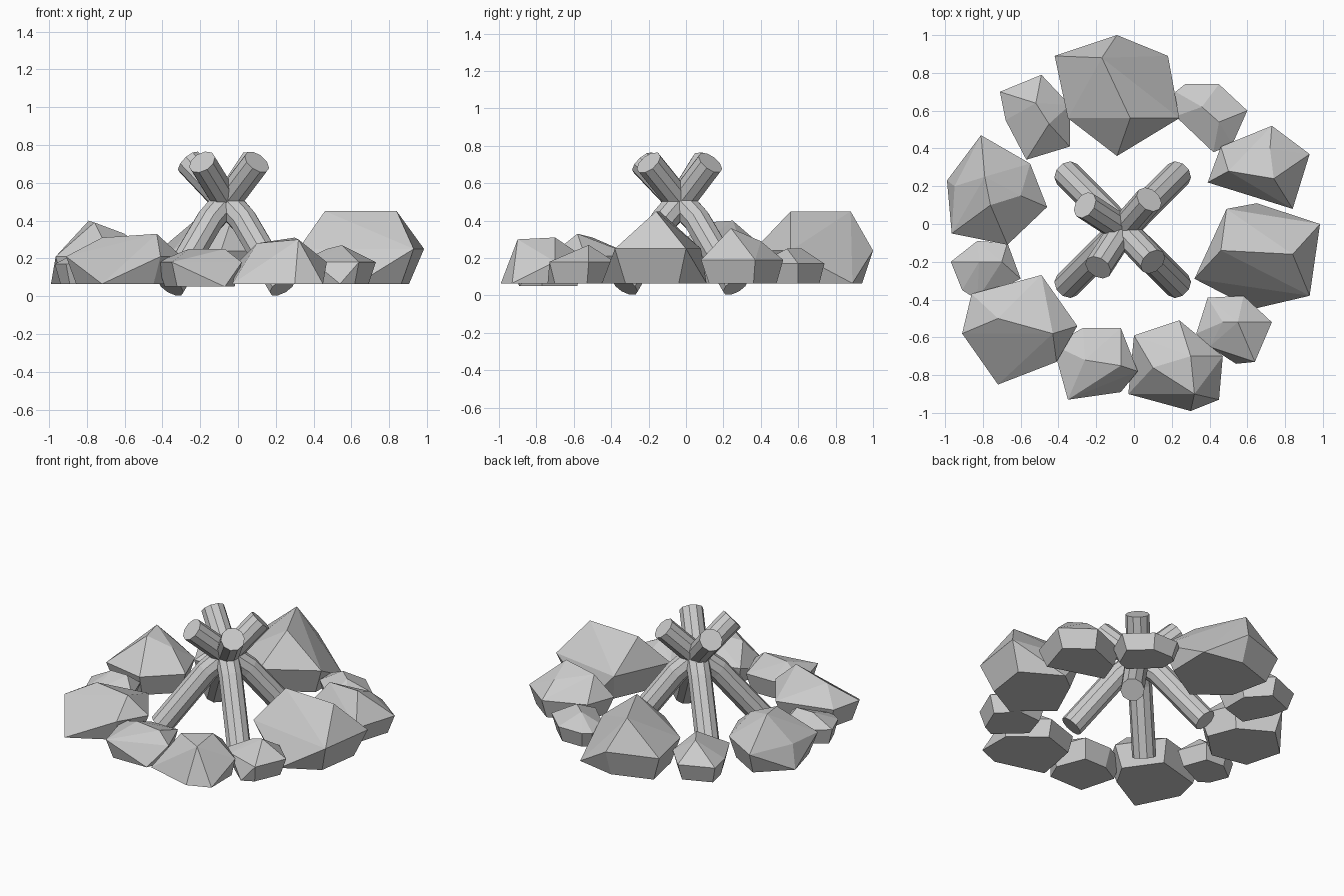
import bpy, bmesh
from mathutils import Vector

if "Cube" in bpy.data.objects:
    bpy.data.objects.remove(bpy.data.objects["Cube"])


def rock(name, outline, levels, tops, mid_z=0.2, shrink=0.82, base_z=0.065):
    """Faceted stone: hull of an outline, a flat base and a top ridge.
    levels, per outline corner: m = mid height, tucked in at the base; b = on the base."""
    c = sum((Vector(p) for p in outline), Vector((0, 0))) / len(outline)
    bm = bmesh.new()
    for p, lev in zip(outline, levels):
        p = Vector(p)
        if lev == 'm':
            bm.verts.new((p.x, p.y, mid_z))
            p = c + (p - c) * shrink
        bm.verts.new((p.x, p.y, base_z))
    for t in tops:
        bm.verts.new(t)
    bmesh.ops.convex_hull(bm, input=bm.verts[:])
    bmesh.ops.delete(bm, geom=[v for v in bm.verts if not v.link_faces], context='VERTS')
    bmesh.ops.dissolve_limit(bm, angle_limit=0.02, verts=bm.verts[:], edges=bm.edges[:])
    bmesh.ops.recalc_face_normals(bm, faces=bm.faces[:])
    me = bpy.data.meshes.new(name)
    bm.to_mesh(me)
    bm.free()
    ob = bpy.data.objects.new(name, me)
    bpy.context.collection.objects.link(ob)


def log(name, path, radius=0.075):
    """Bent ten-sided log swept along a path."""
    cu = bpy.data.curves.new(name + "_path", 'CURVE')
    cu.dimensions = '3D'
    cu.bevel_depth = radius
    cu.bevel_resolution = 3
    cu.use_fill_caps = True
    sp = cu.splines.new('POLY')
    sp.points.add(len(path) - 1)
    for pt, p in zip(sp.points, path):
        pt.co = (*p, 1)
    sp.use_smooth = False
    tmp = bpy.data.objects.new(name + "_path", cu)
    bpy.context.collection.objects.link(tmp)
    dg = bpy.context.evaluated_depsgraph_get()
    me = bpy.data.meshes.new_from_object(tmp.evaluated_get(dg))
    bpy.data.objects.remove(tmp)
    for f in me.polygons:
        f.use_smooth = False
    ob = bpy.data.objects.new(name, me)
    bpy.context.collection.objects.link(ob)


# Large stones
rock("stone_back", [(-.42, .89), (-.09, 1.0), (.18, .89), (.24, .56), (-.09, .36), (-.35, .56)],
     "mmbmmm", [(-.17, .88, .45), (-.02, .56, .45)], mid_z=.24, shrink=.8)
rock("stone_right", [(.65, .11), (.985, 0), (.93, -.38), (.63, -.45), (.32, -.29), (.49, .08)],
     "bmmbmm", [(.46, -.14, .45), (.84, -.16, .45)], mid_z=.25, shrink=.75)
rock("stone_left", [(-.81, .47), (-.55, .32), (-.46, .09), (-.67, -.11), (-.965, -.05), (-.99, .23)],
     "mmmmmb", [(-.79, .25, .40), (-.76, .1, .39), (-.6, .15, .33), (-.95, .2, .22)], mid_z=.21)
rock("stone_front_left", [(-.91, -.58), (-.86, -.37), (-.49, -.27), (-.30, -.54), (-.41, -.73), (-.72, -.85)],
     "mmmmmb", [(-.72, -.50, .31), (-.43, -.58, .33)], mid_z=.21)

# Medium stones
rock("stone_front", [(0, -.59), (.24, -.51), (.47, -.70), (.45, -.93), (.30, -.99), (-.03, -.90)],
     "mmmbbb", [(.32, -.90, .30), (.30, -.70, .31), (.10, -.76, .28)], mid_z=.18, shrink=.9)
rock("stone_front_mid", [(-.43, -.64), (-.27, -.55), (-.07, -.55), (.02, -.78), (-.07, -.89), (-.35, -.93)],
     "mmmmbm", [(-.26, -.72, .25), (-.07, -.75, .25)], mid_z=.18, base_z=.05)
rock("stone_back_right", [(.46, .41), (.73, .52), (.93, .37), (.84, .08), (.39, .22)],
     "mmmmm", [(.50, .28, .34), (.74, .24, .36), (.72, .40, .29)], mid_z=.19)
rock("stone_back_left", [(-.71, .70), (-.49, .79), (-.34, .63), (-.34, .41), (-.57, .34), (-.68, .55)],
     "mmmmmm", [(-.52, .64, .30), (-.45, .53, .30)], mid_z=.18)

# Small stones
rock("stone_small_back", [(.22, .70), (.27, .74), (.45, .74), (.60, .60), (.52, .42), (.42, .38), (.22, .57)],
     "mmmmmmm", [(.36, .62, .25), (.45, .54, .25)], mid_z=.17)
rock("stone_small_left", [(-.97, -.20), (-.83, -.09), (-.67, -.10), (-.60, -.29), (-.83, -.40), (-.91, -.35)],
     "mmmmmm", [(-.82, -.2, .25), (-.70, -.20, .25)], mid_z=.17)
rock("stone_small_front", [(.33, -.58), (.39, -.39), (.58, -.38), (.73, -.52), (.64, -.73), (.54, -.74), (.40, -.65)],
     "mmmmmbm", [(.47, -.52, .25), (.55, -.52, .27)], mid_z=.18)

# Four logs leaning together, each crossing to the opposite corner
cx, cy = -.06, -.03
corners = {"log_front_left": (-1, -1, .14, .16), "log_front_right": (1, -1, -.20, .13),
           "log_back_right": (1, 1, -.13, -.20), "log_back_left": (-1, 1, .16, -.17)}
for name, (sx, sy, tx, ty) in corners.items():
    log(name, [(cx + .295 * sx, cy + .295 * sy, .05),
               (cx + .09 * sx, cy + .09 * sy, .40),
               (cx + .1 * tx, cy + .1 * ty, .52),
               (cx + tx, cy + ty, .71)])
